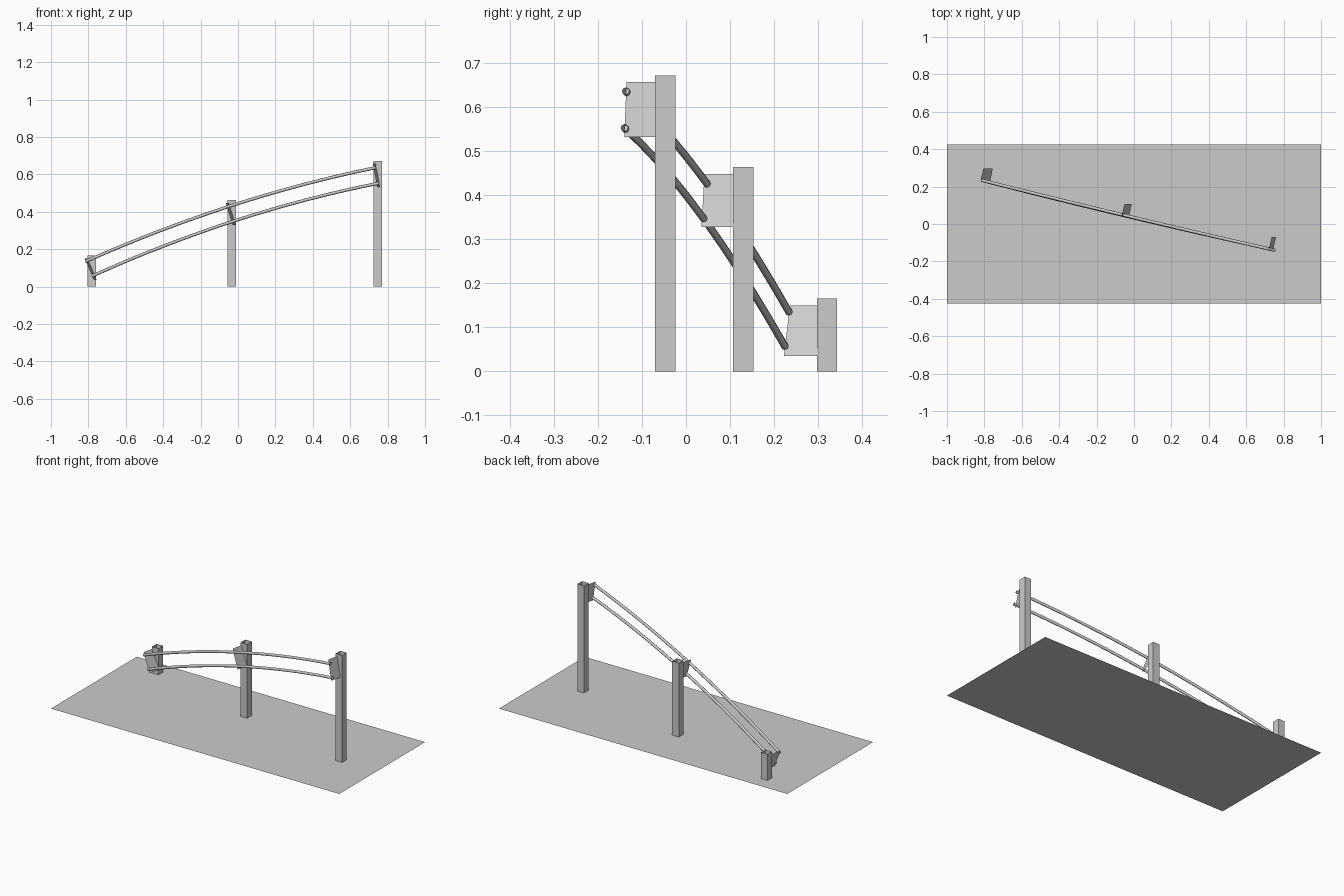
import bpy
from mathutils import Vector

if "Cube" in bpy.data.objects:
    bpy.data.objects.remove(bpy.data.objects["Cube"])


def mesh_object(name, verts, faces):
    me = bpy.data.meshes.new(name)
    me.from_pydata(verts, [], faces)
    me.update()
    ob = bpy.data.objects.new(name, me)
    bpy.context.collection.objects.link(ob)
    return ob


# Flat base sheet
mesh_object("base_sheet",
            [(-1, -0.425, 0), (1, -0.425, 0), (1, 0.425, 0), (-1, 0.425, 0)],
            [(0, 1, 2, 3)])


# Open square posts: four walls only
def post(name, x, y, top, h=0.0228):
    ring = [(x - h, y - h), (x + h, y - h), (x + h, y + h), (x - h, y + h)]
    verts = [(a, b, z) for z in (0, top) for a, b in ring]
    mesh_object(name, verts, [(i, (i + 1) % 4, (i + 1) % 4 + 4, i + 4) for i in range(4)])


# Thin bracket plates, square to the rail direction
def bracket(name, corners):
    mesh_object(name, corners, [(0, 1, 2, 3)])


post("left_post", -0.782, 0.320, 0.165)
post("middle_post", -0.034, 0.130, 0.464)
post("right_post", 0.748, -0.047, 0.671)

bracket("left_bracket", [(-0.820, 0.236, 0.150), (-0.770, 0.222, 0.035),
                         (-0.755, 0.297, 0.035), (-0.805, 0.297, 0.150)])
bracket("middle_bracket", [(-0.066, 0.042, 0.448), (-0.028, 0.035, 0.328),
                           (-0.012, 0.107, 0.328), (-0.050, 0.107, 0.448)])
bracket("right_bracket", [(0.721, -0.135, 0.657), (0.744, -0.140, 0.532),
                          (0.759, -0.070, 0.532), (0.736, -0.070, 0.657)])


# Round rails: smooth path through three points
def rail(name, a, b, c, steps=16, radius=0.0085):
    a, b, c = Vector(a), Vector(b), Vector(c)
    cu = bpy.data.curves.new(name, 'CURVE')
    cu.dimensions = '3D'
    cu.bevel_depth = radius
    cu.bevel_resolution = 2
    sp = cu.splines.new('POLY')
    sp.points.add(steps)
    m = (b.x - a.x) / (c.x - a.x)
    for i, p in enumerate(sp.points):
        t = i / steps
        v = (a * ((t - m) * (t - 1) / m) + b * (t * (t - 1) / (m * (m - 1)))
             + c * (t * (t - m) / (1 - m)))
        p.co = (*v, 1)
    sp.use_smooth = True
    ob = bpy.data.objects.new(name, cu)
    bpy.context.collection.objects.link(ob)


rail("upper_rail", (-0.815, 0.234, 0.134), (-0.040, 0.044, 0.431), (0.738, -0.137, 0.636))
rail("lower_rail", (-0.781, 0.225, 0.056), (-0.020, 0.037, 0.351), (0.755, -0.140, 0.553))
